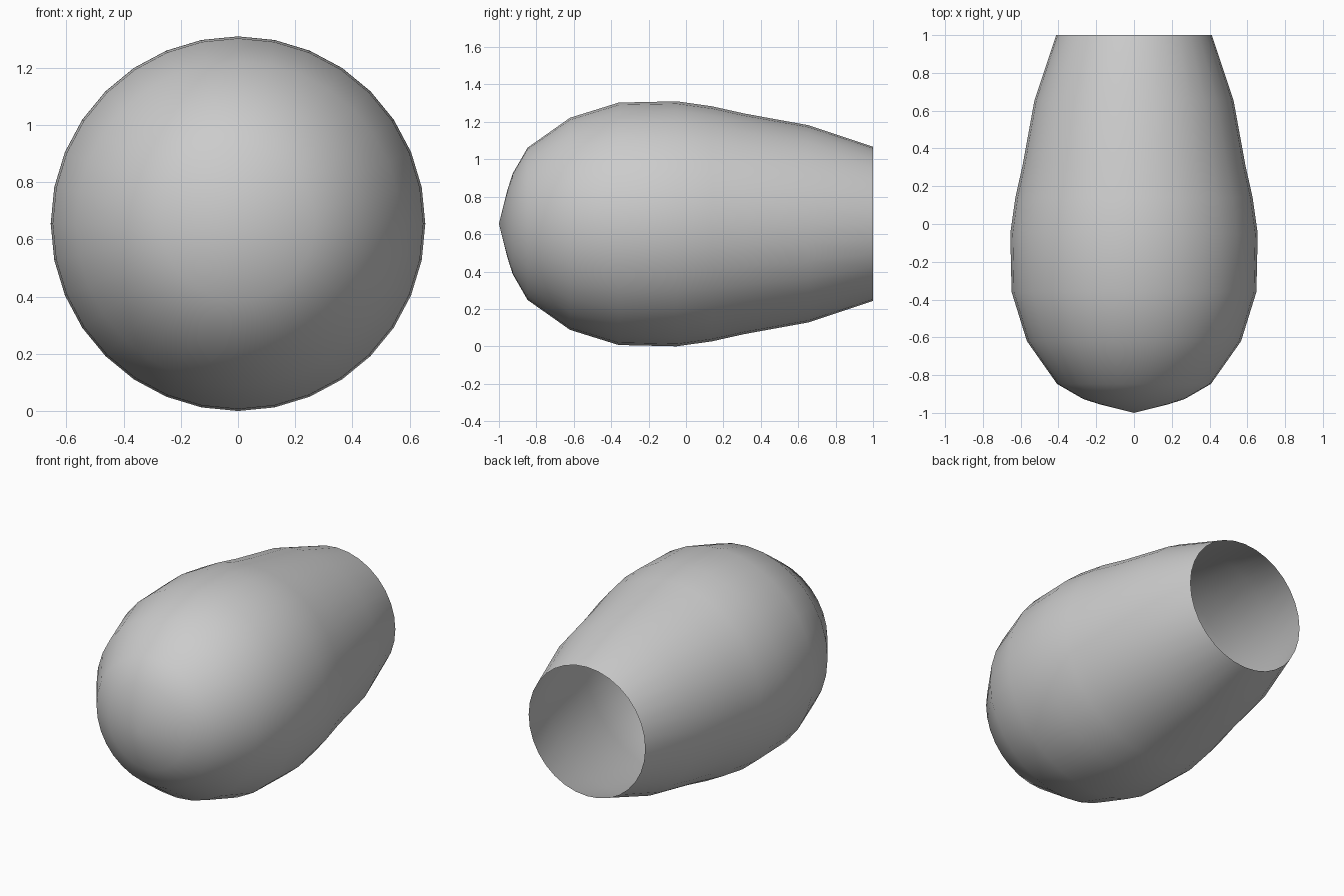
import bpy, bmesh, math
from mathutils import Vector

if "Cube" in bpy.data.objects:
    bpy.data.objects.remove(bpy.data.objects["Cube"])

SIDES = 32
AXIS_Z = 0.655

# Half profile of the bulb shell: (y along axis, radius)
profile = [(-1.0, 0.0), (-0.955, 0.18), (-0.927, 0.268), (-0.847, 0.407),
           (-0.62, 0.567), (-0.36, 0.648), (-0.05, 0.655), (0.14, 0.628),
           (0.31, 0.59), (0.655, 0.527), (1.0, 0.412)]

# Spin the profile around the y axis, leaving the back end open
bm = bmesh.new()
verts = [bm.verts.new((0, y, AXIS_Z + r)) for y, r in profile]
edges = [bm.edges.new(pair) for pair in zip(verts, verts[1:])]
bmesh.ops.spin(bm, geom=verts + edges, cent=Vector((0, 0, AXIS_Z)),
               axis=Vector((0, 1, 0)), angle=math.tau, steps=SIDES)
bmesh.ops.remove_doubles(bm, verts=bm.verts, dist=0.0005)

# Make the surface face outwards
bmesh.ops.recalc_face_normals(bm, faces=bm.faces)
bm.faces.ensure_lookup_table()
f = bm.faces[0]
if f.normal.dot(f.calc_center_median() - Vector((0, 0, AXIS_Z))) < 0:
    bmesh.ops.reverse_faces(bm, faces=bm.faces)
for face in bm.faces:
    face.smooth = True

mesh = bpy.data.meshes.new("bulb_shell")
bm.to_mesh(mesh)
bm.free()
bpy.context.collection.objects.link(bpy.data.objects.new("bulb_shell", mesh))
